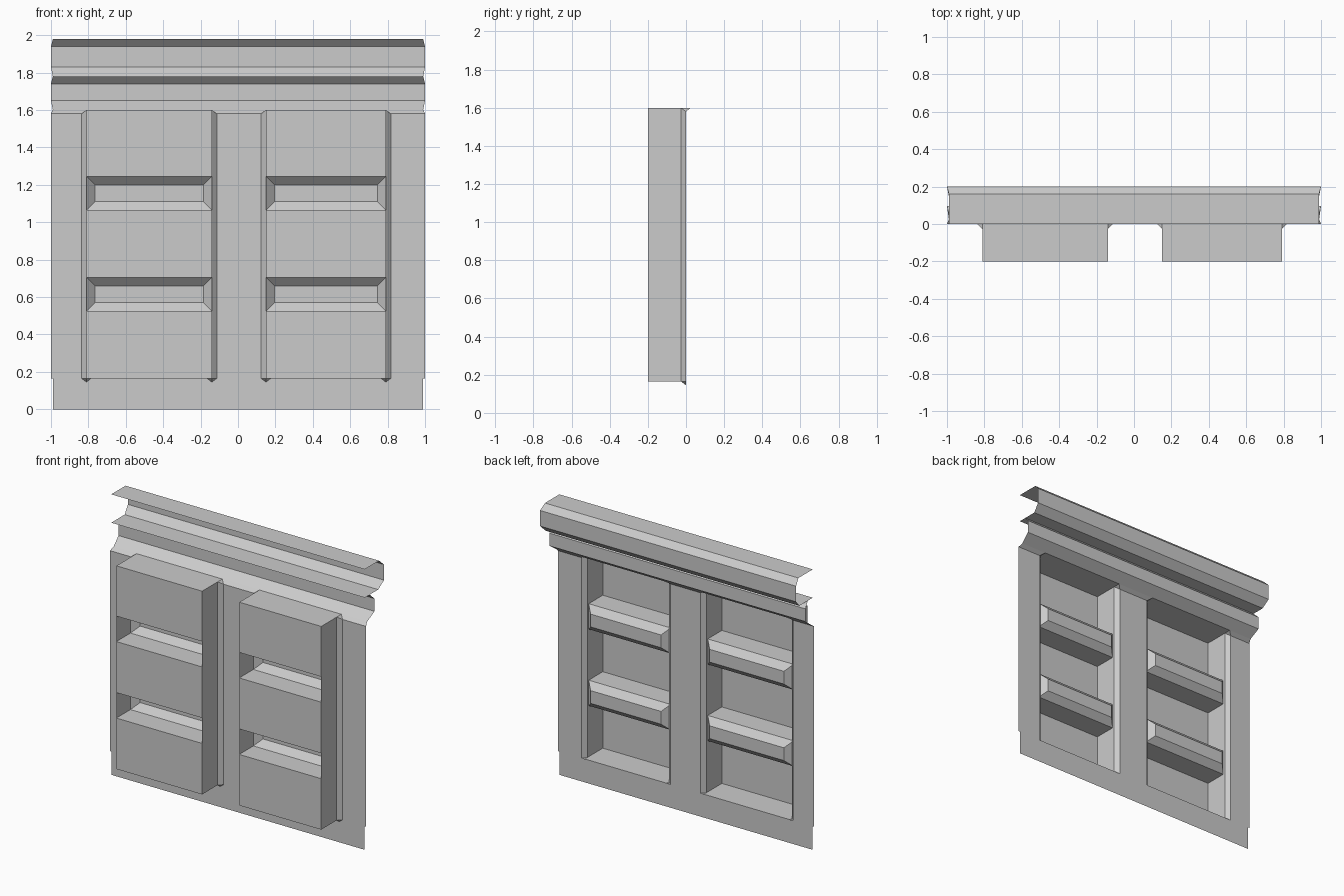
import bpy, bmesh
from mathutils import Vector

if "Cube" in bpy.data.objects:
    bpy.data.objects.remove(bpy.data.objects["Cube"])

FRONT = (0, -1, 0)


def build(name, faces):
    """Make one sheet object from (points, facing direction) pairs."""
    bm = bmesh.new()
    for pts, facing in faces:
        f = bm.faces.new([bm.verts.new(p) for p in pts])
        f.normal_update()
        if f.normal.dot(Vector(facing)) < 0:
            f.normal_flip()
    bmesh.ops.remove_doubles(bm, verts=bm.verts, dist=0.0005)
    me = bpy.data.meshes.new(name)
    bm.to_mesh(me)
    bm.free()
    ob = bpy.data.objects.new(name, me)
    bpy.context.collection.objects.link(ob)
    return ob


def rect(x0, x1, z0, z1, y):
    return [(x0, y, z0), (x1, y, z0), (x1, y, z1), (x0, y, z1)]


Z0, ZP, ZT = 0.165, 1.58, 1.60      # panel bottom, pillar top, panel top
C = 0.027                           # edge chamfer
YF = -0.2                           # panel front plane
TIP = 0.025                         # depth of the slope at panel top
panels = {"left_panel": (-0.81, -0.14), "right_panel": (0.15, 0.79)}
slots = [(0.525, 0.705), (1.065, 1.245)]

# Wall base strip
build("wall_base", [(rect(-0.99, 0.99, 0, Z0, 0), FRONT)])

# Flat pillars with a short slope at the top
(l0, l1), (r0, r1) = panels.values()
for name, a, b, ta, tb in (
        ("left_pillar", -1, l0 - C, -0.99, l0),
        ("middle_pillar", l1 + C, r0 - C, l1, r0),
        ("right_pillar", r1 + C, 1, r1, 0.99)):
    build(name, [
        (rect(a, b, Z0, ZP, 0), FRONT),
        ([(a, 0, ZP), (b, 0, ZP), (tb, TIP, ZT), (ta, TIP, ZT)], FRONT)])


def recess(x0, x1, z0, z1):
    """Slot: straight floor and ceiling, then a chamfer to a flat back."""
    i = 0.045
    a = rect(x0, x1, z0, z1, YF)
    b = rect(x0, x1, z0, z1, -0.043)
    c = rect(x0 + i, x1 - i, z0 + i, z1 - i, 0)
    inward = [(0, 0, 1), (-1, 0, 0), (0, 0, -1), (1, 0, 0)]
    out = [(c, FRONT)]
    for k in range(4):
        n = (k + 1) % 4
        out.append(([b[k], b[n], c[n], c[k]], inward[k]))
        if k % 2 == 0:
            out.append(([a[k], a[n], b[n], b[k]], inward[k]))
    return out


# Raised panels, open at the back
for name, (x0, x1) in panels.items():
    faces = []
    # front strips between the slots
    edges = [Z0] + [z for s in slots for z in s] + [ZT]
    for k in range(0, len(edges), 2):
        faces.append((rect(x0, x1, edges[k], edges[k + 1], YF), FRONT))
    for s in slots:
        faces += recess(x0, x1, *s)
    # bottom and top
    for z, y, d in ((Z0, 0, -1), (ZT, TIP, 1)):
        faces.append(([(x0, YF, z), (x1, YF, z), (x1, y, z), (x0, y, z)], (0, 0, d)))
    # sides, chamfers and their small end caps
    for x, s in ((x0, -1), (x1, 1)):
        o = x + s * C
        out = (s, 0, 0)
        p, q = (x, -C, Z0), (x, -C, ZT)
        tip = (x, 0, 0.145)
        faces += [
            ([(x, YF, Z0), p, q, (x, YF, ZT)], out),
            ([p, (o, 0, Z0), (o, 0, ZP), q], out),
            ([(o, 0, ZP), q, (x, TIP, ZT)], out),
            ([(o, 0, Z0), p, tip], (0, 0, -1)),
            ([(x - s * 0.025, 0, Z0), p, tip], (0, 0, -1))]
    build(name, faces)


# Cornice bands swept along x; entries are half width, y, z
def band(name, prof, hints):
    build(name, [([(-w, y, z), (w, y, z), (v, t, u), (-v, t, u)], h)
                 for (w, y, z), (v, t, u), h in zip(prof, prof[1:], hints)])


DOWN, UP = (0, 0, -1), (0, 0, 1)
band("lower_cornice",
     [(0.99, TIP, ZT), (1, 0.095, 1.65), (1, 0.095, 1.74), (0.99, 0.055, 1.78)],
     [UP, FRONT, DOWN])
band("upper_cornice",
     [(0.99, 0, 1.78), (0.99, 0.15, 1.78), (1, 0.2, 1.83), (1, 0.2, 1.94),
      (0.99, 0.16, 1.98), (0.99, 0, 1.98)],
     [UP, UP, FRONT, DOWN, DOWN])
